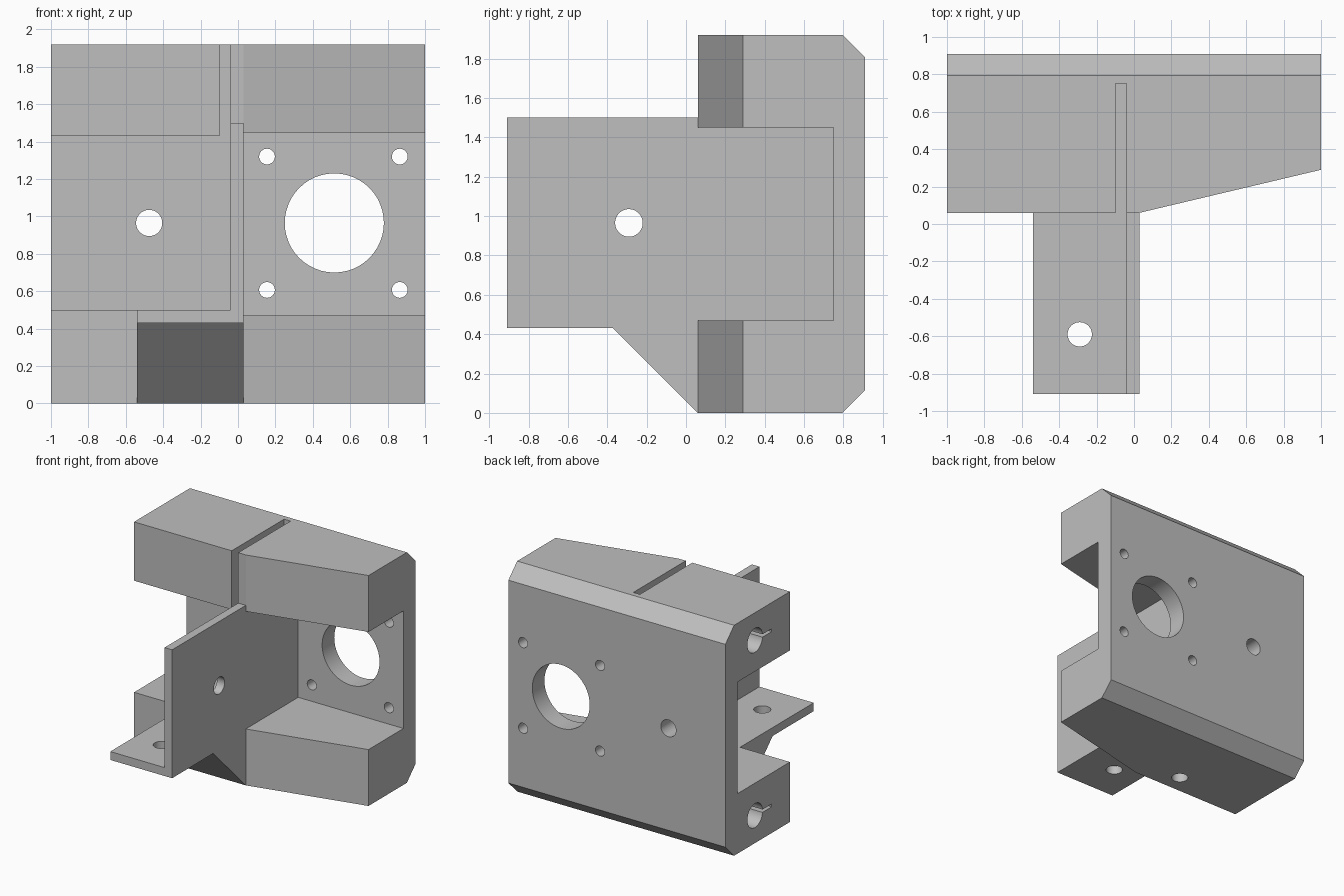
import bpy, bmesh
from mathutils import Vector, Matrix

cube = bpy.data.objects.get("Cube")
if cube:
    bpy.data.objects.remove(cube, do_unlink=True)


def link(name, bm):
    bmesh.ops.recalc_face_normals(bm, faces=bm.faces)
    mesh = bpy.data.meshes.new(name)
    bm.to_mesh(mesh)
    bm.free()
    obj = bpy.data.objects.new(name, mesh)
    bpy.context.scene.collection.objects.link(obj)
    return obj


def prism(points, direction):
    """Closed outline swept along a direction."""
    bm = bmesh.new()
    face = bm.faces.new([bm.verts.new(p) for p in points])
    swept = bmesh.ops.extrude_face_region(bm, geom=[face], use_keep_orig=True)
    verts = [v for v in swept["geom"] if isinstance(v, bmesh.types.BMVert)]
    bmesh.ops.translate(bm, verts=verts, vec=direction)
    return bm


def box(x0, x1, y0, y1, z0, z1):
    base = [(x0, y0, z0), (x1, y0, z0), (x1, y1, z0), (x0, y1, z0)]
    return link("box_helper", prism(base, (0, 0, z1 - z0)))


def rod(start, end, radius):
    """Cylinder between two points."""
    a, b = Vector(start), Vector(end)
    turn = (b - a).to_track_quat("Z", "Y").to_matrix().to_4x4()
    bm = bmesh.new()
    bmesh.ops.create_cone(bm, cap_ends=True, segments=48, radius1=radius,
                          radius2=radius, depth=(b - a).length,
                          matrix=Matrix.Translation((a + b) / 2) @ turn)
    return link("hole_helper", bm)


def combine(target, helper, operation):
    helper.hide_render = True
    mod = target.modifiers.new("combine", "BOOLEAN")
    mod.operation = operation
    mod.solver = "EXACT"
    mod.object = helper
    with bpy.context.temp_override(object=target, active_object=target):
        bpy.ops.object.modifier_apply(modifier=mod.name)
    bpy.data.objects.remove(helper, do_unlink=True)


BACK, FRONT, FLOOR = 0.91, 0.06, 0.75
HEIGHT, MID = 1.92, 0.965
WALL_L, WALL_R, SHELF_X = -0.04, 0.03, -0.54

# Main block with a tapered front and chamfered rear edges
plan = [(-1, FRONT, 0), (WALL_R, FRONT, 0), (1, 0.29, 0), (1, BACK, 0), (-1, BACK, 0)]
bm = prism(plan, (0, 0, HEIGHT))
rear = [e for e in bm.edges
        if all(v.co.y > 0.9 for v in e.verts) and abs(e.verts[0].co.x - e.verts[1].co.x) > 1]
bmesh.ops.bevel(bm, geom=rear, offset=0.115, segments=1, affect="EDGES")
body = link("motor_mount_body", bm)

# Shelf with sloped gusset, and upright wall
side = [(-0.91, 0.43), (-0.91, 0.5), (0.3, 0.5), (0.3, 0.1), (FRONT, 0), (-0.37, 0.43)]
shelf = link("shelf_helper", prism([(SHELF_X, y, z) for y, z in side],
                                   (WALL_R - SHELF_X, 0, 0)))
combine(body, shelf, "UNION")
combine(body, box(WALL_L, WALL_R, -0.91, 0.3, 0.46, 1.5), "UNION")

# Pockets on both sides of the wall, and the relief slot
cutters = [
    box(WALL_R, 1.1, -1, FLOOR, 0.47, 1.45),
    box(-1.1, WALL_L, -1, FLOOR, 0.5, 1.43),
    box(-0.1, WALL_L, -0.05, FLOOR, 1.3, 2.1),
]

# Motor opening with four screw holes, and the adjusting hole
cutters.append(rod((0.515, 0.6, MID), (0.515, 1, MID), 0.265))
for x in (0.155, 0.865):
    for z in (0.607, 1.32):
        cutters.append(rod((x, 0.6, z), (x, 1, z), 0.042))
cutters.append(rod((-0.475, 0.6, MID), (-0.475, 1, MID), 0.07))

# Holes through the wall, shelf and lower block
cutters.append(rod((-0.2, -0.29, MID), (0.2, -0.29, MID), 0.07))
for y in (-0.59, 0.22):
    cutters.append(rod((-0.29, y, -0.1), (-0.29, y, 0.7), 0.065))

# Rod bores with thin clamping slits
for z, end in ((0.23, -0.1), (1.69, -0.07)):
    cutters.append(rod((-1.1, 0.52, z), (end, 0.52, z), 0.1))
    cutters.append(box(-1.1, end, 0.3, 0.5, z - 0.012, z + 0.012))

for cutter in cutters:
    combine(body, cutter, "DIFFERENCE")

# Grey plastic
grey = bpy.data.materials.new("grey_plastic")
grey.use_nodes = True
color = (0.52, 0.52, 0.52, 1)
grey.diffuse_color = color
for node in grey.node_tree.nodes:
    if node.type == "BSDF_PRINCIPLED":
        node.inputs["Base Color"].default_value = color
body.data.materials.clear()
body.data.materials.append(grey)
for poly in body.data.polygons:
    poly.material_index = 0

# Smooth bores, crisp block edges
bpy.ops.object.select_all(action="DESELECT")
body.select_set(True)
bpy.context.view_layer.objects.active = body
bpy.ops.object.shade_smooth_by_angle(angle=0.17)
